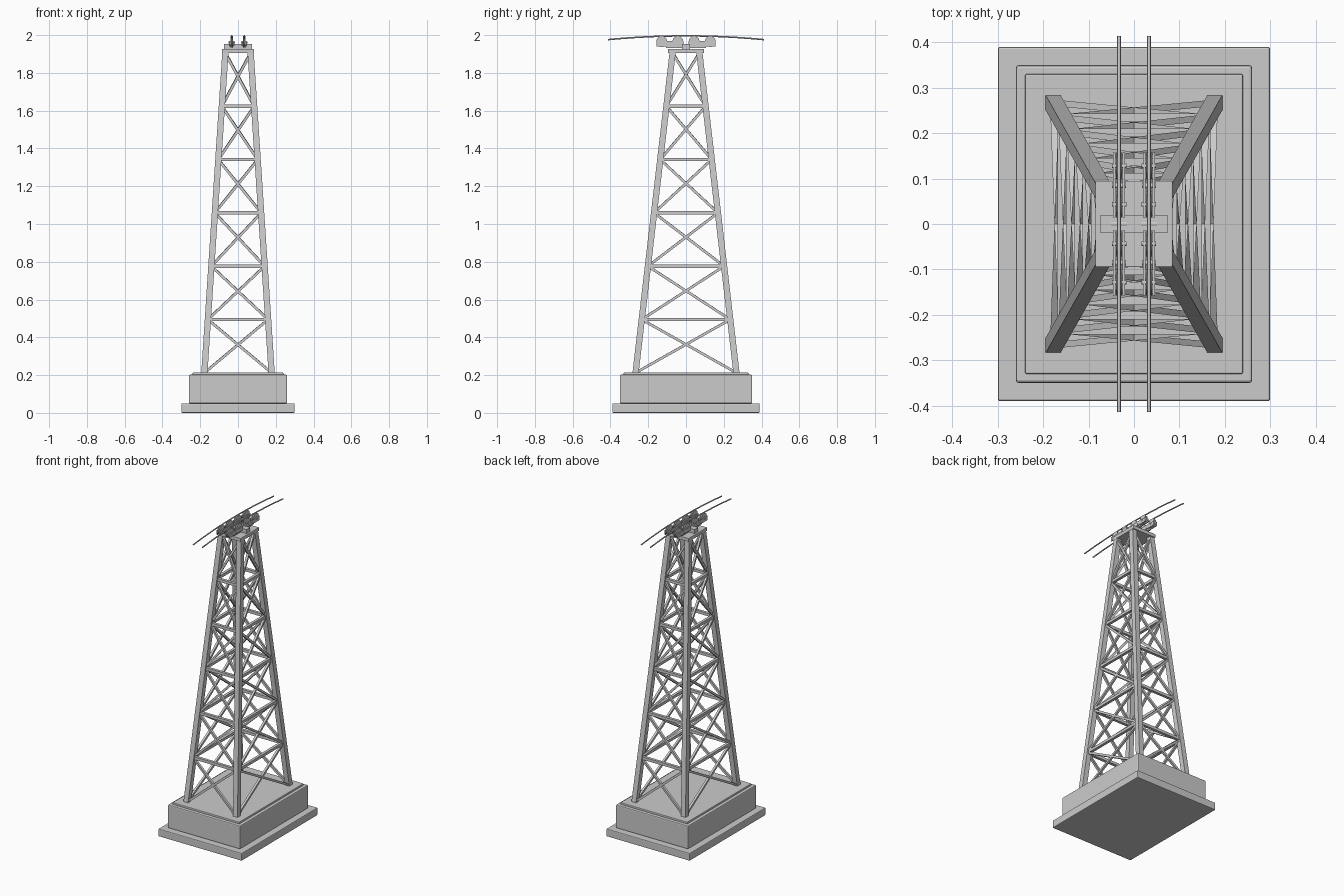
import bpy, bmesh, math
from mathutils import Vector, Matrix

if "Cube" in bpy.data.objects:
    bpy.data.objects.remove(bpy.data.objects["Cube"])


def finish(name, bm, smooth=False):
    bmesh.ops.recalc_face_normals(bm, faces=bm.faces)
    me = bpy.data.meshes.new(name)
    bm.to_mesh(me)
    bm.free()
    ob = bpy.data.objects.new(name, me)
    bpy.context.collection.objects.link(ob)
    if smooth:
        bpy.ops.object.select_all(action='DESELECT')
        ob.select_set(True)
        bpy.context.view_layer.objects.active = ob
        bpy.ops.object.shade_smooth_by_angle(angle=math.radians(40))
    return ob


def block(name, x, y, z, bevel=0.0):
    bm = bmesh.new()
    size = [b - a for a, b in (x, y, z)]
    mid = [(a + b) / 2 for a, b in (x, y, z)]
    bmesh.ops.create_cube(bm, size=1, matrix=Matrix.Translation(mid) @ Matrix.Diagonal((*size, 1)))
    ob = finish(name, bm)
    if bevel:
        m = ob.modifiers.new("bevel", 'BEVEL')
        m.width, m.segments = bevel, 2
    return ob


def add_bar(bm, a, b, w):
    a, b = Vector(a), Vector(b)
    d = b - a
    rot = d.to_track_quat('Y', 'Z').to_matrix().to_4x4()
    bmesh.ops.create_cube(bm, size=1, matrix=Matrix.Translation((a + b) / 2) @ rot
                          @ Matrix.Diagonal((w, d.length, w, 1)))


def rod(name, x, y, z, r, length):
    bm = bmesh.new()
    bmesh.ops.create_cone(bm, cap_ends=True, segments=16, radius1=r, radius2=r, depth=length,
                          matrix=Matrix.Translation((x, y, z)) @ Matrix.Rotation(math.pi / 2, 4, 'Y'))
    return finish(name, bm, True)


# Stepped foundation
block("footing_slab", (-.3, .3), (-.39, .39), (0, .05), .005)
block("pedestal", (-.26, .26), (-.35, .35), (.05, .202), .006)
block("pedestal_cap", (-.24, .24), (-.33, .33), (.2, .214), .003)

# Tapered legs, cut level at both ends
Z0, Z1, W = .212, 1.906, .0165


def leg_at(z, sx, sy):
    t = (z - Z0) / (Z1 - Z0)
    return Vector((sx * (.178 + (.067 - .178) * t), sy * (.267 + (.071 - .267) * t), z))


corners = [(-1, -1), (1, -1), (1, 1), (-1, 1)]
for i, c in enumerate(corners):
    bm = bmesh.new()
    rings = [[bm.verts.new(leg_at(z, *c) + Vector((W * a, W * b, 0))) for a, b in corners]
             for z in (Z0, Z1)]
    for r in rings:
        bm.faces.new(r)
    for k in range(4):
        n = (k + 1) % 4
        bm.faces.new((rings[0][k], rings[0][n], rings[1][n], rings[1][k]))
    finish(f"leg_{i}", bm)

# Lattice: level struts and crossed braces on all four faces
levels = [Z0 + (Z1 - Z0) * i / 6 for i in range(7)]
for i in range(4):
    c, d = corners[i], corners[(i + 1) % 4]
    bm = bmesh.new()
    for lo, hi in zip(levels, levels[1:]):
        add_bar(bm, leg_at(lo, *c), leg_at(hi, *d), .014)
        add_bar(bm, leg_at(lo, *d), leg_at(hi, *c), .014)
    finish(f"cross_braces_{i}", bm)
    bm = bmesh.new()
    for z in levels[1:-1]:
        add_bar(bm, leg_at(z, *c), leg_at(z, *d), .018)
    finish(f"level_struts_{i}", bm)

# Head plate and cross arm
block("head_plate", (-.085, .085), (-.095, .095), (1.904, 1.927), .002)
block("cross_arm", (-.074, .074), (-.02, .02), (1.926, 1.953))


def sheave(name, x, y, z):
    # grooved pulley wheel spun about its axle
    prof = [(-.007, 0), (-.007, .029), (-.0045, .029), (-.002, .025),
            (.002, .025), (.0045, .029), (.007, .029), (.007, 0)]
    bm = bmesh.new()
    vs = [bm.verts.new((x + a, y, z + r)) for a, r in prof]
    es = [bm.edges.new(p) for p in zip(vs, vs[1:])]
    bmesh.ops.spin(bm, geom=vs + es, cent=(x, y, z), axis=(1, 0, 0),
                   angle=2 * math.pi, steps=24)
    bmesh.ops.remove_doubles(bm, verts=bm.verts, dist=1e-5)
    return finish(name, bm, True)


# Two roller batteries, each with a main beam, two rockers and four wheels
for side, cx in (("left", -.033), ("right", .033)):
    block(f"{side}_main_beam", (cx - .007, cx + .007), (-.105, .105), (1.932, 1.95))
    rod(f"{side}_main_pivot", cx, 0, 1.945, .009, .036)
    for s in (-1, 1):
        y0, y1 = sorted((s * .014, s * .157))
        for o in (-1, 1):
            px = cx + o * .0105
            block(f"{side}_rocker_plate", (px - .0025, px + .0025), (y0, y1), (1.941, 1.968))
        rod(f"{side}_rocker_pivot", cx, s * .085, 1.948, .006, .03)
        for y in (.043, .128):
            sheave(f"{side}_sheave", cx, s * y, 1.9655)
            rod(f"{side}_axle", cx, s * y, 1.9605, .005, .032)

    # Cable sagging away over the wheels
    cu = bpy.data.curves.new(f"{side}_cable", 'CURVE')
    cu.dimensions = '3D'
    cu.bevel_depth, cu.bevel_resolution, cu.use_fill_caps = .004, 2, True
    sp = cu.splines.new('POLY')
    sp.points.add(24)
    for k, p in enumerate(sp.points):
        t = k / 12 - 1
        p.co = (cx, .414 * t, 1.996 - .02 * t * t, 1)
    sp.use_smooth = True
    bpy.context.collection.objects.link(bpy.data.objects.new(f"{side}_cable", cu))
